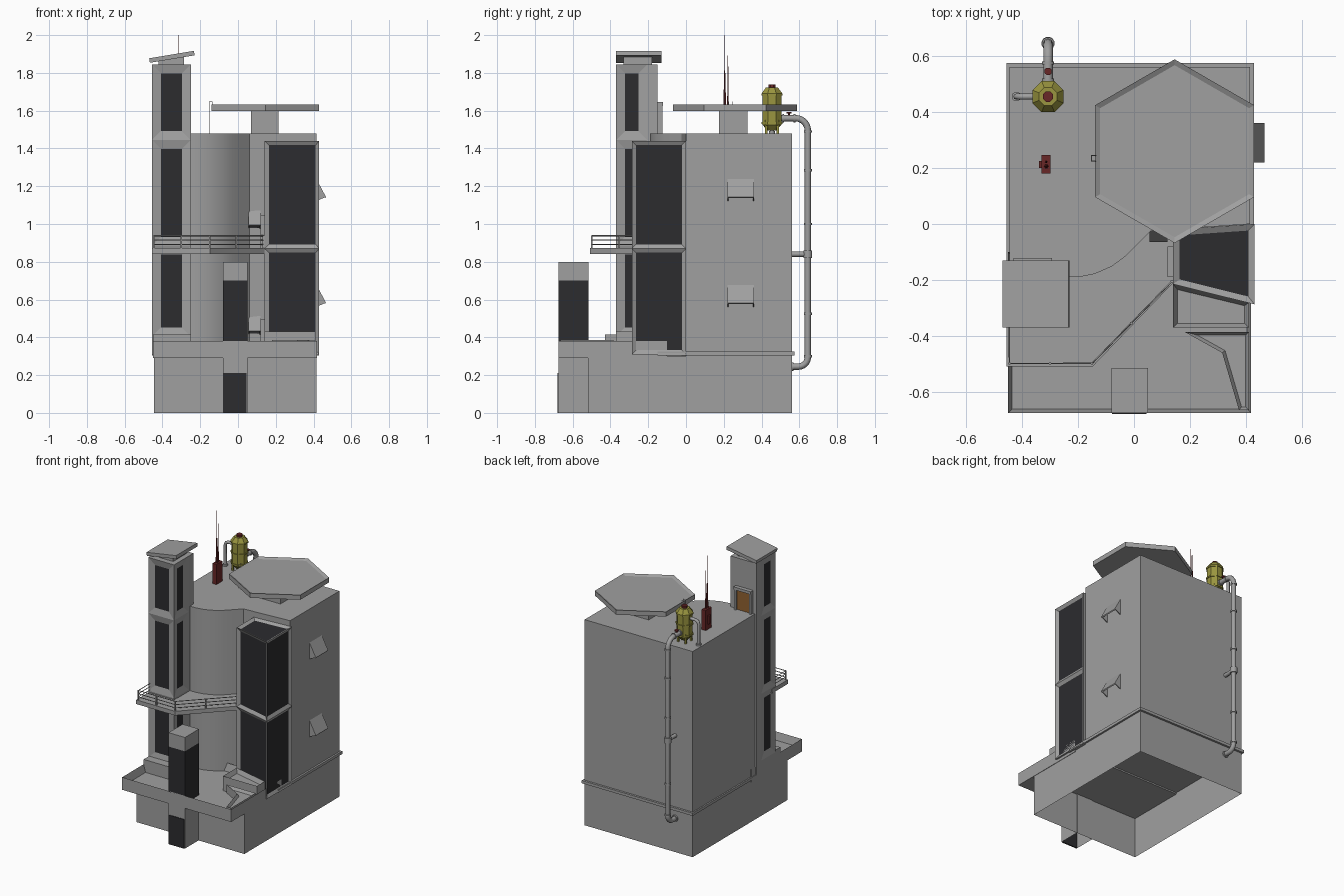
import bpy, bmesh, math
from mathutils import Matrix, Vector

if "Cube" in bpy.data.objects:
    bpy.data.objects.remove(bpy.data.objects["Cube"])


def material(name, rgb):
    m = bpy.data.materials.new(name)
    m.diffuse_color = (*rgb, 1)
    m.use_nodes = True
    m.node_tree.nodes["Principled BSDF"].inputs["Base Color"].default_value = m.diffuse_color
    return m


GREY = material("concrete", (0.35, 0.35, 0.35))
GLASS = material("dark_glass", (0.025, 0.025, 0.028))
OLIVE = material("olive_paint", (0.32, 0.3, 0.05))
RED = material("dark_red", (0.14, 0.02, 0.02))
BROWN = material("door_brown", (0.28, 0.12, 0.03))


def finish(name, bm, mats=(GREY,), smooth=False):
    bmesh.ops.recalc_face_normals(bm, faces=bm.faces)
    me = bpy.data.meshes.new(name)
    bm.to_mesh(me)
    bm.free()
    for m in mats:
        me.materials.append(m)
    ob = bpy.data.objects.new(name, me)
    bpy.context.collection.objects.link(ob)
    if smooth:
        bpy.context.view_layer.objects.active = ob
        ob.select_set(True)
        bpy.ops.object.shade_smooth_by_angle(angle=math.radians(32))
        ob.select_set(False)
    return ob


def prism(name, pts, levels, mat=GREY, bottom=True, glazed=(), glass_top=False,
          inset=0.02, depth=0.01, matrix=None, smooth=False):
    """Extrude an outline through the levels; recess panes into chosen sides."""
    bm = bmesh.new()
    rings = [[bm.verts.new((x, y, z)) for x, y in pts] for z in levels]
    n, panes = len(pts), []
    for k, (a, b) in enumerate(zip(rings, rings[1:])):
        for i in range(n):
            f = bm.faces.new((a[i], a[(i + 1) % n], b[(i + 1) % n], b[i]))
            if (k, i) in glazed:
                panes.append(f)
    top = bm.faces.new(rings[-1])
    if bottom:
        bm.faces.new(rings[0][::-1])
    bmesh.ops.recalc_face_normals(bm, faces=bm.faces)
    if glass_top:
        panes.append(top)
    if panes:
        bmesh.ops.inset_individual(bm, faces=panes, thickness=inset, depth=-depth,
                                   use_even_offset=True)
        for f in panes:
            f.material_index = 1
    if matrix:
        bm.transform(matrix)
    return finish(name, bm, (mat, GLASS), smooth)


def box(name, x0, x1, y0, y1, z0, z1, mat=GREY, **kw):
    return prism(name, [(x0, y0), (x1, y0), (x1, y1), (x0, y1)], (z0, z1), mat, **kw)


def tray(name, pts, z0, z1, rim, depth):
    """Slab with a raised rim."""
    ob = prism(name, pts, (z0, z1), glass_top=True, inset=rim, depth=depth)
    for p in ob.data.polygons:
        p.material_index = 0
    return ob


def cyl(name, x, y, z0, z1, r0, r1=None, seg=12, mat=GREY, axis='Z'):
    bm = bmesh.new()
    bmesh.ops.create_cone(bm, cap_ends=True, segments=seg, radius1=r0,
                          radius2=r0 if r1 is None else r1, depth=z1 - z0)
    bm.transform(Matrix.Translation((x, y, (z0 + z1) / 2))
                 @ Matrix.Rotation(math.pi / seg, 4, 'Z'))
    return finish(name, bm, (mat,), seg > 8)


def tube(name, pts, r, mat=GREY, res=2):
    cu = bpy.data.curves.new(name, 'CURVE')
    cu.dimensions, cu.bevel_depth, cu.bevel_resolution = '3D', r, res
    cu.use_fill_caps = True
    s = cu.splines.new('POLY')
    s.points.add(len(pts) - 1)
    for p, c in zip(s.points, pts):
        p.co = (*c, 1)
    cu.materials.append(mat)
    ob = bpy.data.objects.new(name, cu)
    bpy.context.collection.objects.link(ob)
    bpy.context.view_layer.objects.active = ob
    ob.select_set(True)
    bpy.ops.object.convert(target='MESH')
    ob.select_set(False)


def bend(centre, r, a0, a1, x, n=6):
    """Arc in the y-z plane."""
    out = []
    for i in range(n + 1):
        a = math.radians(a0 + (a1 - a0) * i / n)
        out.append((x, centre[0] + r * math.cos(a), centre[1] + r * math.sin(a)))
    return out


# Hollow base and main block with its curved front
box("base", -0.445, 0.415, -0.52, 0.56, 0, 0.3, bottom=False)
front = [(-0.25, -0.19), (-0.2, -0.19), (-0.14, -0.178), (-0.08, -0.152),
         (-0.03, -0.115), (0.015, -0.07), (0.06, -0.025)]
body = [(-0.445, -0.17)] + front + [(0.415, 0), (0.415, 0.56), (-0.445, 0.56)]
prism("main_block", body, (0.3, 1.48), smooth=True)
box("base_trim", -0.455, 0.428, -0.15, 0.575, 0.305, 0.325)

# Terrace with parapet, planters and step
tray("terrace", [(-0.45, -0.675), (0.418, -0.675), (0.418, -0.1), (-0.45, -0.1)],
     0.29, 0.38, 0.015, 0.055)
tray("planter_upper", [(0.14, -0.37), (0.41, -0.37), (0.41, -0.28), (0.14, -0.215)],
     0.31, 0.43, 0.015, 0.03)
tray("planter_lower", [(0.18, -0.385), (0.315, -0.46), (0.375, -0.665),
                       (0.41, -0.665), (0.41, -0.385)], 0.31, 0.385, 0.012, 0.02)
box("tower_step", -0.45, -0.25, -0.43, -0.36, 0.31, 0.415)

# Entrance pillar: door, glass shaft and cap
P = (-0.08, 0.05, -0.675, -0.515)
box("pillar_foot", *P, 0, 0.32, bottom=False)
box("pillar_glass", *P, 0.32, 0.7, GLASS)
box("pillar_cap", *P, 0.7, 0.8)
box("entrance_door", -0.078, 0.045, -0.679, -0.67, 0, 0.21, GLASS)

# Stair tower, windows on front and both sides
tower = [(-0.455, -0.37), (-0.25, -0.37), (-0.25, -0.205), (-0.25, -0.15),
         (-0.455, -0.15), (-0.455, -0.205)]
prism("stair_tower", tower, (0.31, 0.405, 0.885, 1.445, 1.845), inset=0.047,
      glazed=[(k, i) for k in (1, 2, 3) for i in (0, 1, 5)])
box("tower_neck", -0.42, -0.285, -0.33, -0.18, 1.84, 1.885)
tilt = Matrix.Translation((-0.35, -0.25, 1.885)) @ Matrix.Rotation(-0.165, 4, 'Y')
prism("tower_roof", [(-0.12, -0.12), (0.12, -0.12), (0.12, 0.12), (-0.12, 0.12)],
      (-0.012, 0.012), matrix=tilt)

# Roof door with frame
for x in (-0.43, -0.31):
    box("roof_door_jamb", x, x + 0.017, -0.155, -0.125, 1.48, 1.64)
box("roof_door_lintel", -0.43, -0.293, -0.155, -0.122, 1.625, 1.645)
box("roof_door", -0.415, -0.31, -0.155, -0.14, 1.48, 1.625, BROWN)

# Glazed bay with glass roof and two side doors
bay = [(0.14, -0.215), (0.43, -0.287), (0.43, 0), (0.14, -0.02)]
prism("glazed_bay", bay, (0.31, 0.87, 1.44), inset=0.022, depth=0.012,
      glazed=[(k, i) for k in (0, 1) for i in (0, 1)], glass_top=True)
for z in (0.32, 0.87):
    for y in (-0.19, -0.095):
        box("bay_door_jamb", 0.12, 0.145, y, y + 0.015, z, z + 0.17)
    box("bay_door_lintel", 0.12, 0.145, -0.19, -0.08, z + 0.155, z + 0.175)
    box("bay_door", 0.132, 0.145, -0.18, -0.09, z, z + 0.16, BROWN)

# Balcony and railing
prism("balcony", [(-0.455, -0.33), (-0.455, -0.508), (-0.147, -0.508), (0.14, -0.21),
                  (0.14, 0), (-0.25, -0.1), (-0.25, -0.33)], (0.842, 0.872))
rail = [(-0.445, -0.34), (-0.445, -0.498), (-0.15, -0.498), (0.135, -0.205)]
for z in (0.892, 0.915, 0.938):
    tube("balcony_rail", [(x, y, z) for x, y in rail], 0.003, res=0)
for x, y in rail + [(-0.3, -0.498), (-0.01, -0.354)]:
    box("balcony_post", x - 0.004, x + 0.004, y - 0.004, y + 0.004, 0.87, 0.94)


# Window hoods: sloped plate on two cheeks
def hood(x, y, z, out, width, s=1.0, mat=GREY):
    out = Vector(out)
    along = out.cross(Vector((0, 0, 1)))
    m = Matrix((out, Vector((0, 0, 1)), along)).transposed().to_4x4()
    m.translation = (x, y, z)
    plate = [(0, 0.115), (0.052, 0.018), (0.047, 0.012), (0, 0.098)]
    cheek = [(0, 0.1), (0.045, 0.016), (0, -0.005)]
    w = width / 2
    scaled = lambda p: [(a * s, b * s) for a, b in p]
    prism("hood_plate", scaled(plate), (-w, w), matrix=m)
    for c in (-w, w - 0.006):
        prism("hood_cheek", scaled(cheek), (c, c + 0.006), matrix=m)


for z in (0.565, 1.125):
    hood(0.414, 0.29, z, (1, 0, 0), 0.14)
for z in (0.42, 0.98):
    hood(0.087, -0.022, z, (0, -1, 0), 0.065, 0.8)
    box("small_window", 0.06, 0.115, -0.03, -0.015, z, z + 0.07, GLASS)

# Hexagonal canopy on its neck
hexagon = [(0.145 + 0.328 * math.cos(math.radians(a)), 0.26 + 0.328 * math.sin(math.radians(a)))
           for a in range(30, 390, 60)]
tray("hex_canopy", hexagon, 1.598, 1.632, 0.018, 0.01)
box("canopy_neck", 0.07, 0.215, 0.175, 0.325, 1.48, 1.605)

# Ladder to the canopy
for y in (0.225, 0.245):
    tube("ladder_rail", [(-0.152, y, 1.48), (-0.152, y, 1.648), (-0.136, y, 1.648),
                         (-0.136, y, 1.62)], 0.002, res=0)
for i in range(6):
    box("ladder_rung", -0.154, -0.15, 0.225, 0.245, 1.5 + i * 0.024, 1.503 + i * 0.024)

# Antenna cabinet and masts
box("antenna_cabinet", -0.33, -0.298, 0.18, 0.247, 1.48, 1.625, RED)
box("cabinet_side_box", -0.34, -0.328, 0.2, 0.225, 1.52, 1.58, RED)
cyl("tall_mast_foot", -0.313, 0.205, 1.62, 1.8, 0.008, 0.004, 6, RED)
cyl("tall_mast", -0.313, 0.205, 1.8, 2.0, 0.003, 0.001, 6, RED)
cyl("short_mast", -0.313, 0.222, 1.62, 1.9, 0.005, 0.001, 6, RED)

# Octagonal tank with bands, lid and legs
TX, TY = -0.307, 0.455
cyl("tank", TX, TY, 1.525, 1.69, 0.054, seg=8, mat=OLIVE)
cyl("tank_top", TX, TY, 1.69, 1.722, 0.06, 0.035, 8, OLIVE)
cyl("tank_bottom", TX, TY, 1.495, 1.525, 0.025, 0.054, 8, OLIVE)
for z in (1.535, 1.61, 1.685):
    cyl("tank_band", TX, TY, z - 0.005, z + 0.005, 0.06, seg=8, mat=OLIVE)
cyl("tank_lid", TX, TY, 1.72, 1.738, 0.02, seg=8, mat=RED)
for i in range(4):
    a = math.pi / 4 + i * math.pi / 2
    x, y = TX + 0.043 * math.cos(a), TY + 0.043 * math.sin(a)
    box("tank_leg", x - 0.006, x + 0.006, y - 0.006, y + 0.006, 1.48, 1.55, OLIVE)

# Drain pipe down the back, with flanges, bracket and valve
tube("drain_pipe", [(TX, TY, 1.56)] + bend((0.58, 1.495), 0.065, 90, 0, TX)
     + bend((0.595, 0.295), 0.05, 0, -90, TX) + [(TX, 0.55, 0.245)], 0.017)
for z in (1.49, 1.285, 1.0, 0.525, 0.3):
    cyl("pipe_flange", TX, 0.645, z - 0.006, z + 0.006, 0.022)
tube("pipe_bracket", [(TX, 0.55, 0.84), (TX, 0.645, 0.84)], 0.014)
cyl("bracket_clamp", TX, 0.645, 0.82, 0.86, 0.024)
tube("wall_flange", [(TX, 0.555, 0.245), (TX, 0.57, 0.245)], 0.023)
for y in (0.51, 0.57):
    tube("top_flange", [(TX, y, 1.56), (TX, y + 0.01, 1.56)], 0.022)
cyl("valve_stem", TX, 0.545, 1.56, 1.59, 0.005, seg=6, mat=RED)
cyl("valve_wheel", TX, 0.545, 1.585, 1.593, 0.014, seg=8, mat=RED)

# Feed pipe arching from the roof into the tank
tube("feed_pipe", [(-0.42, TY, 1.48), (-0.42, TY, 1.63), (-0.413, TY, 1.648),
                   (-0.395, TY, 1.655), (-0.35, TY, 1.655)], 0.011)
cyl("feed_flange", -0.42, TY, 1.48, 1.492, 0.017)
